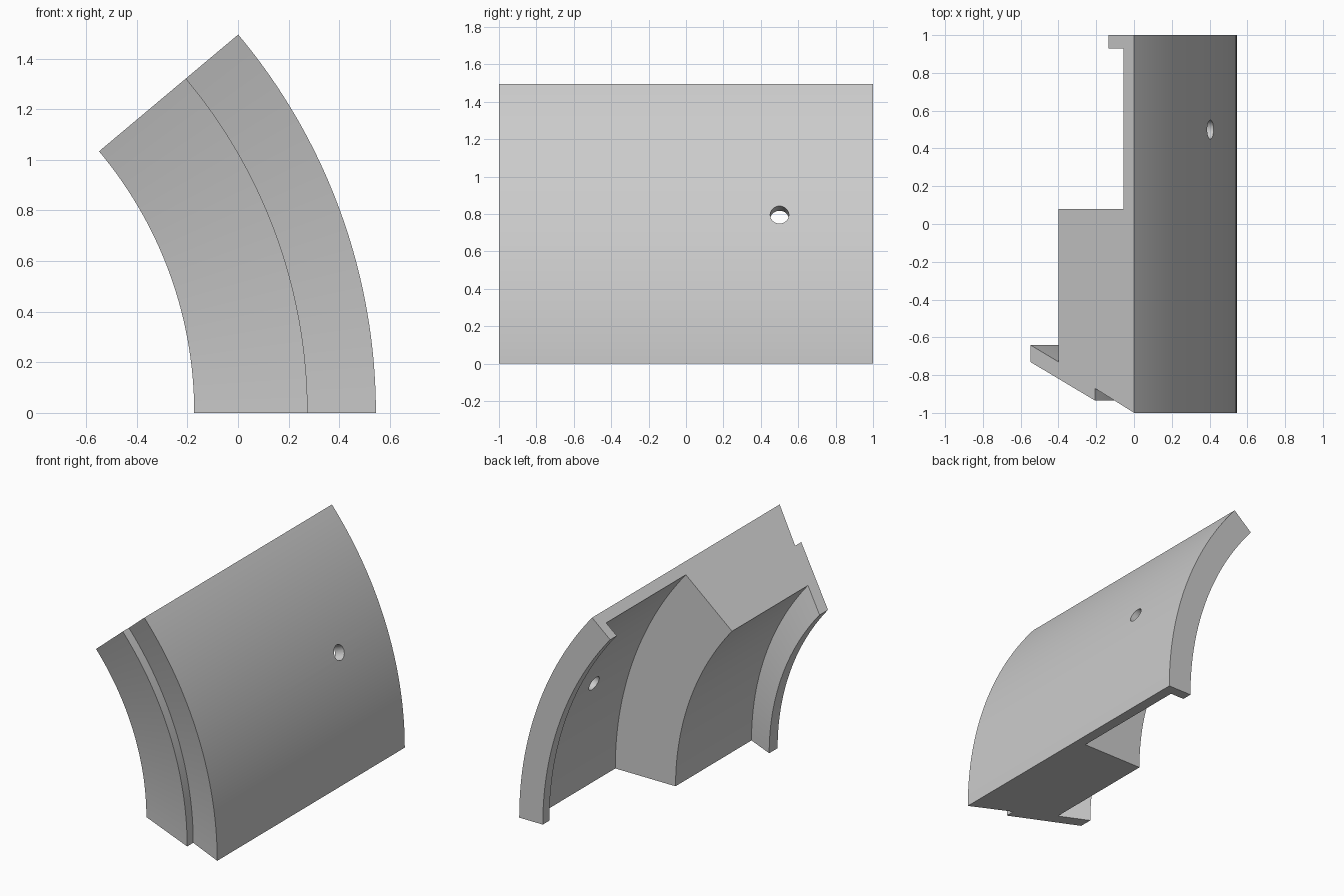
import bpy
import bmesh
from math import cos, sin, radians
from mathutils import Matrix, Vector

if "Cube" in bpy.data.objects:
    bpy.data.objects.remove(bpy.data.objects["Cube"], do_unlink=True)

AXIS_X = -1.781           # sweep axis, parallel to y
SWEEP = radians(40)
STEPS = 48

# Cross-section as (radius, y)
PROFILE = [(2.326, -1), (2.326, 1), (2.15, 1), (2.15, 0.93), (2.253, 0.93),
           (2.253, 0.08), (1.803, 0.08), (1.803, -0.73), (1.608, -0.64),
           (1.608, -0.73), (2.056, -0.935), (2.056, -0.87)]


def place(radius, y, angle):
    return Vector((AXIS_X + radius * cos(angle), y, radius * sin(angle)))


def make_object(name, bm, material):
    bmesh.ops.recalc_face_normals(bm, faces=bm.faces)
    mesh = bpy.data.meshes.new(name)
    bm.to_mesh(mesh)
    bm.free()
    mesh.materials.append(material)
    obj = bpy.data.objects.new(name, mesh)
    bpy.context.collection.objects.link(obj)
    return obj


grey = bpy.data.materials.new("light grey")
grey.use_nodes = True
grey.diffuse_color = (0.6, 0.6, 0.6, 1)
grey.node_tree.nodes["Principled BSDF"].inputs["Base Color"].default_value = (0.6, 0.6, 0.6, 1)

# Curved segment: profile swept around the axis, capped at both ends
bm = bmesh.new()
rings = [[bm.verts.new(place(r, y, SWEEP * i / STEPS)) for r, y in PROFILE]
         for i in range(STEPS + 1)]
n = len(PROFILE)
for a, b in zip(rings, rings[1:]):
    for j in range(n):
        k = (j + 1) % n
        bm.faces.new((a[j], a[k], b[k], b[j]))
bm.faces.new(rings[0])
bm.faces.new(rings[-1])
segment = make_object("curved_segment", bm, grey)

# Radial drill hole through the thin wall
bm = bmesh.new()
mid = SWEEP / 2
matrix = Matrix.Translation(place(2.29, 0.5, mid)) @ Matrix.Rotation(radians(90) - mid, 4, 'Y')
bmesh.ops.create_cone(bm, cap_ends=True, segments=32, radius1=0.05,
                      radius2=0.05, depth=0.3, matrix=matrix)
cutter = make_object("hole_cutter", bm, grey)
cutter.hide_render = True
cutter.hide_set(True)

cut = segment.modifiers.new("hole", 'BOOLEAN')
cut.operation = 'DIFFERENCE'
cut.solver = 'EXACT'
cut.object = cutter

# Apply the cut, drop the helper, then smooth the curved faces
bpy.ops.object.select_all(action='DESELECT')
bpy.context.view_layer.objects.active = segment
segment.select_set(True)
bpy.ops.object.modifier_apply(modifier=cut.name)
bpy.data.objects.remove(cutter, do_unlink=True)
bpy.ops.object.shade_smooth_by_angle(angle=radians(25))
